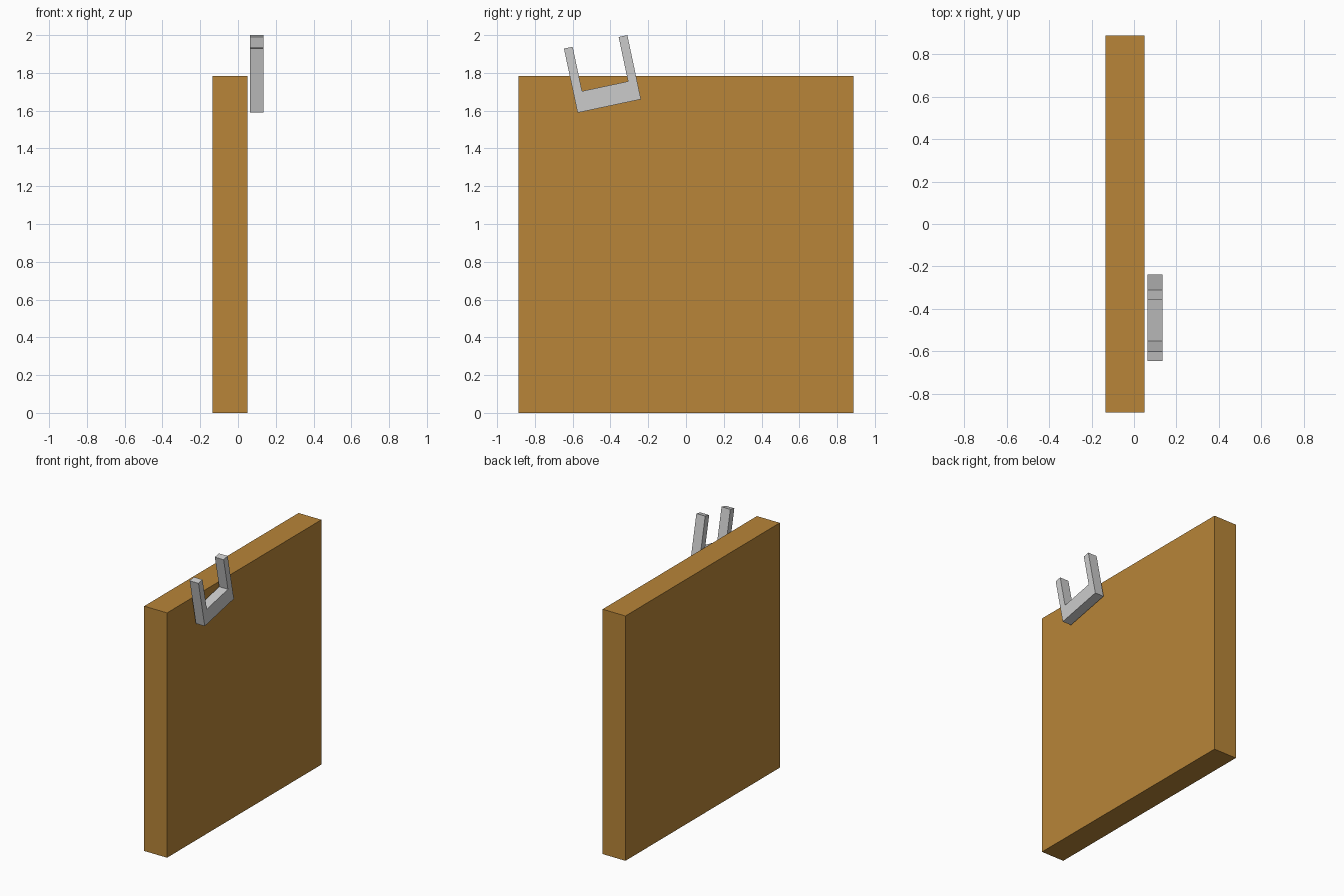
import bpy, bmesh
from math import radians
from mathutils import Matrix

if "Cube" in bpy.data.objects:
    bpy.data.objects.remove(bpy.data.objects["Cube"])


def extrude_x(name, profile, x0, x1, color=None):
    """Extrude a (y, z) outline from x0 to x1."""
    bm = bmesh.new()
    face = bm.faces.new([bm.verts.new((x0, y, z)) for y, z in profile])
    res = bmesh.ops.extrude_face_region(bm, geom=[face])
    verts = [g for g in res["geom"] if isinstance(g, bmesh.types.BMVert)]
    bmesh.ops.translate(bm, verts=verts, vec=(x1 - x0, 0, 0))
    bmesh.ops.recalc_face_normals(bm, faces=bm.faces)
    mesh = bpy.data.meshes.new(name)
    bm.to_mesh(mesh)
    bm.free()
    obj = bpy.data.objects.new(name, mesh)
    bpy.context.collection.objects.link(obj)
    if color:
        mat = bpy.data.materials.new(name + "_material")
        mat.diffuse_color = color
        mat.use_nodes = True
        mat.node_tree.nodes["Principled BSDF"].inputs["Base Color"].default_value = mat.diffuse_color
        mesh.materials.append(mat)
    return obj


# Wooden board
extrude_x("board", [(-0.888, 0), (0.888, 0), (0.888, 1.783), (-0.888, 1.783)],
          -0.134, 0.05, (0.48, 0.235, 0.04, 1))

# Tilted U-shaped bracket beside the upper edge
w, h, arm, base = 0.343, 0.347, 0.047, 0.107
outline = [(0, 0), (w, 0), (w, h), (w - arm, h), (w - arm, base),
           (arm, base), (arm, h), (0, h)]
bracket = extrude_x("bracket", outline, 0.063, 0.134)
bracket.matrix_world = (Matrix.Translation((0, -0.574, 1.589))
                        @ Matrix.Rotation(radians(12), 4, 'X'))
